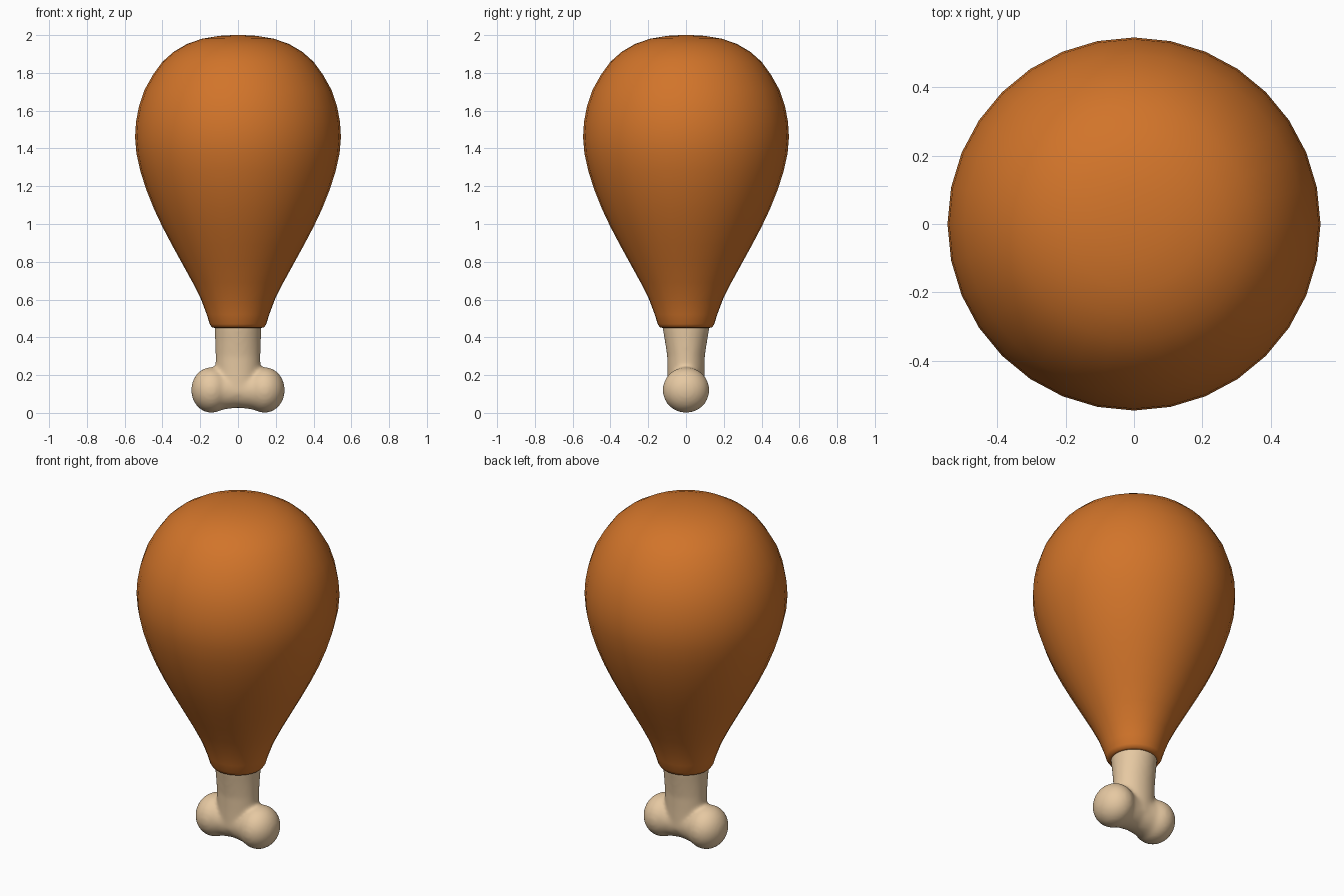
import bpy, bmesh, math
from mathutils import Matrix

if "Cube" in bpy.data.objects:
    bpy.data.objects.remove(bpy.data.objects["Cube"])


def material(name, rgb):
    m = bpy.data.materials.new(name)
    m.diffuse_color = (*rgb, 1)
    m.use_nodes = True
    m.node_tree.nodes["Principled BSDF"].inputs["Base Color"].default_value = m.diffuse_color
    return m


def make_object(name, bm, mat):
    bmesh.ops.recalc_face_normals(bm, faces=bm.faces)
    me = bpy.data.meshes.new(name)
    bm.to_mesh(me)
    bm.free()
    me.materials.append(mat)
    me.polygons.foreach_set("use_smooth", [True] * len(me.polygons))
    ob = bpy.data.objects.new(name, me)
    bpy.context.collection.objects.link(ob)
    return ob


def loft(bm, sections, n=32, matrix=Matrix()):
    """Closed tube through (z, x radius, y radius) sections."""
    rings = []
    for z, rx, ry in sections:
        rings.append([bm.verts.new(matrix @ Matrix.Translation(
            (rx * math.cos(2 * math.pi * i / n),
             ry * math.sin(2 * math.pi * i / n), z)).translation)
            for i in range(n)])
    for a, b in zip(rings, rings[1:]):
        for i in range(n):
            j = (i + 1) % n
            bm.faces.new((a[i], a[j], b[j], b[i]))
    bm.faces.new(rings[0])
    bm.faces.new(rings[-1])


# Meat: turned profile (radius, height)
profile = [(.10, .46), (.12, .45), (.138, .452), (.15, .47), (.165, .52),
           (.195, .60), (.24, .69), (.295, .79), (.35, .89), (.40, .985),
           (.445, 1.08), (.485, 1.18), (.517, 1.28), (.538, 1.375),
           (.545, 1.46), (.54, 1.54), (.525, 1.62), (.495, 1.71),
           (.45, 1.79), (.40, 1.859), (.34, 1.912), (.27, 1.953),
           (.19, 1.981), (.10, 1.996), (.03, 2.0)]
bm = bmesh.new()
loft(bm, [(z, r, r) for r, z in profile])
make_object("meat", bm, material("roast", (.64, .175, .023)))

# Bone: shaft, two end lobes and the neck joining them, fused and smoothed
bm = bmesh.new()
loft(bm, [(.10, .115, .098), (.22, .119, .098), (.30, .119, .100),
          (.38, .121, .112), (.45, .124, .124), (.51, .124, .124)])
for side in (-1, 1):
    bmesh.ops.create_uvsphere(
        bm, u_segments=32, v_segments=20, radius=1,
        matrix=Matrix.Translation((side * .141, 0, .121))
        @ Matrix.Diagonal((.107, .124, .121, 1)))
lie_along_x = Matrix.Translation((0, 0, .121)) @ Matrix.Rotation(math.pi / 2, 4, 'Y')
loft(bm, [(x, r, r) for x, r in
          ((-.14, .117), (-.07, .102), (0, .094), (.07, .102), (.14, .117))],
     matrix=lie_along_x)
bone = make_object("bone", bm, material("bone", (.79, .58, .36)))
fuse = bone.modifiers.new("fuse", 'REMESH')
fuse.mode = 'VOXEL'
fuse.voxel_size = .01
fuse.use_smooth_shade = True
soften = bone.modifiers.new("soften", 'SMOOTH')
soften.factor = .5
soften.iterations = 14
